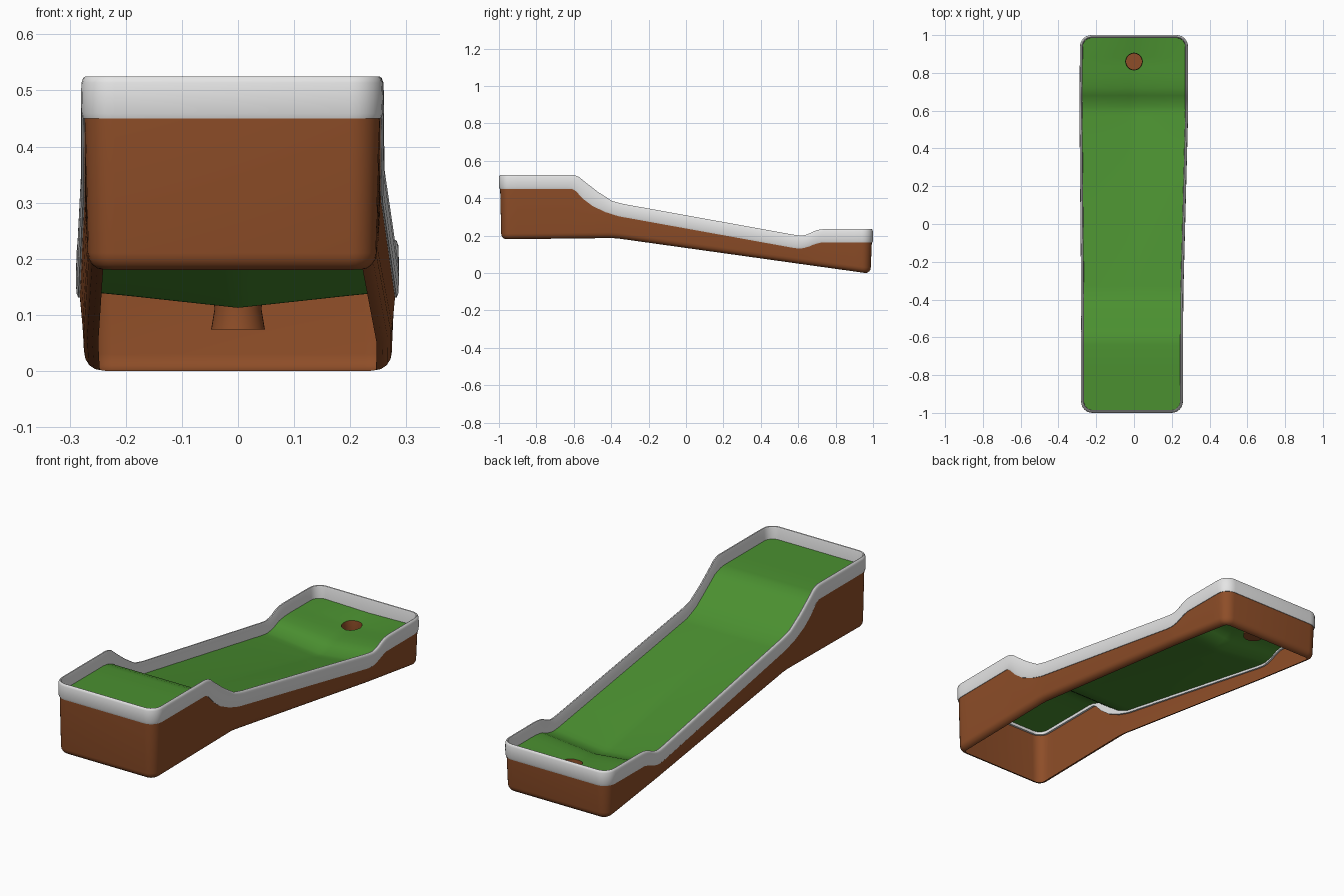
import bpy, bmesh, math

if "Cube" in bpy.data.objects:
    bpy.data.objects.remove(bpy.data.objects["Cube"])

def material(name, rgb):
    m = bpy.data.materials.new(name)
    m.diffuse_color = (*rgb, 1)
    m.use_nodes = True
    m.node_tree.nodes["Principled BSDF"].inputs["Base Color"].default_value = m.diffuse_color
    return m

WHITE = material("white", (0.78, 0.78, 0.78))
GREEN = material("grass green", (0.07, 0.28, 0.03))
BROWN = material("brown", (0.27, 0.075, 0.021))

def lerp(table, y):
    if y <= table[0][0]:
        return table[0][1]
    for (a, va), (b, vb) in zip(table, table[1:]):
        if y <= b:
            return va + (vb - va) * (y - a) / (b - a)
    return table[-1][1]

# Side-view profiles as (y, z) and plan edges as (y, x)
TOP = [(-1, .525), (-.6, .525), (-.57, .512), (-.54, .487), (-.47, .433), (-.395, .385),
       (-.34, .37), (.59, .202), (.62, .2), (.65, .206), (.69, .227), (.73, .235), (1, .235)]
LOW = [(-1, .45), (-.61, .45), (-.585, .435), (-.555, .40), (-.5, .358), (-.43, .325),
       (-.36, .303), (.58, .133), (.61, .13), (.65, .138), (.69, .155), (.72, .162), (1, .162)]
BASE = [(-1, .18), (-.38, .187), (.96, .0), (1, .0)]
LEFT = [(-1, -.28), (-.38, -.28), (.6, -.289), (1, -.286)]
RIGHT = [(-1, .259), (-.38, .261), (.6, .287), (1, .286)]
GRASS = [(-1, .465), (-.62, .465), (-.57, .447), (-.5, .395), (-.43, .345), (-.36, .315),
         (.59, .143), (.62, .142), (.66, .15), (.70, .167), (.75, .175), (1, .175)]
DIP = [(-1, 0), (-.4, 0), (.1, .014), (.6, .03), (.86, .022), (1, .004)]
SIDE_YS = [-.9, -.75, -.64, -.61, -.59, -.57, -.55, -.53, -.5, -.47, -.43, -.395, -.36, -.33, -.2, 0,
           .2, .4, .57, .6, .62, .64, .66, .68, .7, .72, .74, .8, .9]
RAD = .06

def outline(d):
    """Rounded plan outline, inset by d, counter-clockwise."""
    def arc(cx, cy, start):
        return [(cx + (RAD - d) * math.cos(math.radians(start + 15 * i)),
                 cy + (RAD - d) * math.sin(math.radians(start + 15 * i))) for i in range(7)]
    e = 1 - RAD
    pts = arc(lerp(LEFT, -1) + RAD, -e, 180) + arc(lerp(RIGHT, -1) - RAD, -e, 270)
    pts += [(lerp(RIGHT, y) - d, y) for y in SIDE_YS]
    pts += arc(lerp(RIGHT, 1) - RAD, e, 0) + arc(lerp(LEFT, 1) + RAD, e, 90)
    pts += [(lerp(LEFT, y) + d, y) for y in reversed(SIDE_YS)]
    return pts

def finish(bm, name, mat, angle=40):
    me = bpy.data.meshes.new(name)
    bm.to_mesh(me)
    bm.free()
    ob = bpy.data.objects.new(name, me)
    bpy.context.collection.objects.link(ob)
    me.materials.append(mat)
    bpy.context.view_layer.objects.active = ob
    ob.select_set(True)
    bpy.ops.object.shade_smooth_by_angle(angle=math.radians(angle))
    ob.select_set(False)
    return ob

def ring_mesh(rings, name, mat, closed=False):
    """Join rings of equal length, listed from bottom to top on the outside."""
    bm = bmesh.new()
    vs = [[bm.verts.new(p) for p in r] for r in rings]
    n = len(rings[0])
    pairs = list(zip(vs, vs[1:])) + ([(vs[-1], vs[0])] if closed else [])
    for a, b in pairs:
        for i in range(n):
            j = (i + 1) % n
            bm.faces.new((a[i], a[j], b[j], b[i]))
    return finish(bm, name, mat)

# White rail: thin rounded section, d = inset, t = 0 bottom .. 1 top
section = [(.004, 0), (.001, .12), (0, .5), (.001, .85), (.004, .96), (.008, 1),
           (.012, .98), (.014, .9), (.016, 0)]
ring_mesh([[(x, y, lerp(LOW, y) + t * (lerp(TOP, y) - lerp(LOW, y))) for x, y in outline(d)]
           for d, t in section], "edge_rail", WHITE, closed=True)

# Brown skirt: open underneath, bottom edge rolled inwards
rows = []
for a in (90, 68, 45, 22, 0):
    c, s = math.cos(math.radians(a)), math.sin(math.radians(a))
    rows.append([(x, y, lerp(BASE, y) + .03 * (1 - s)) for x, y in outline(.012 + .028 * (1 - c))])
rows.append([(x, y, lerp(LOW, y) + .012) for x, y in outline(.006)])
ring_mesh(rows, "skirt_wall", BROWN)

# Grass: grid sheet following the profile, with a round hole
HY, HR = .86, .045
steps = [-HR, -HR / 2, 0, HR / 2, HR]

def grass_z(x, y):
    return lerp(GRASS, y) - lerp(DIP, y) * (1 - min(1, abs(x) / .27))

def edge(table, y, sign):
    w = lerp(table, y) - sign * .01
    over = abs(y) - (1 - RAD)
    if over > 0:
        r = RAD - .01
        w -= sign * (r - math.sqrt(max(0, r * r - over * over)))
    return w

ys = [-.99, -.985, -.97, -.945] + SIDE_YS[:-2] + [.78] + [HY + s for s in steps] + [.925, .945, .97, .985, .99]
bm = bmesh.new()
grid = []
for y in ys:
    l, r = edge(LEFT, y, -1), edge(RIGHT, y, 1)
    row = []
    for x in [l, l * .7, l * .4] + steps + [r * .4, r * .7, r]:
        px, py = x, y
        m = max(abs(x), abs(y - HY))
        if abs(m - HR) < 1e-5:           # square ring becomes the round rim
            k = HR / math.hypot(x, y - HY)
            px, py = x * k, HY + (y - HY) * k
        row.append(bm.verts.new((px, py, grass_z(px, py))))
    grid.append(row)
for i in range(len(ys) - 1):
    for j in range(len(grid[0]) - 1):
        if 3 <= j < 7 and abs((ys[i] + ys[i + 1]) / 2 - HY) < HR:
            continue
        bm.faces.new((grid[i][j], grid[i][j + 1], grid[i + 1][j + 1], grid[i + 1][j]))
finish(bm, "grass_surface", GREEN)

# Brown cup below the hole, slightly wider at its floor
bm = bmesh.new()
N = 32
circ = [(math.cos(2 * math.pi * i / N), math.sin(2 * math.pi * i / N)) for i in range(N)]
levels = [(HR, None), (.042, .11), (.048, .074)]
loops = [[bm.verts.new((r * c, HY + r * s, grass_z(r * c, HY + r * s) if z is None else z))
          for c, s in circ] for r, z in levels]
for a, b in zip(loops, loops[1:]):
    for i in range(N):
        j = (i + 1) % N
        bm.faces.new((a[i], a[j], b[j], b[i]))
bm.faces.new(loops[-1])
finish(bm, "hole_cup", BROWN)
